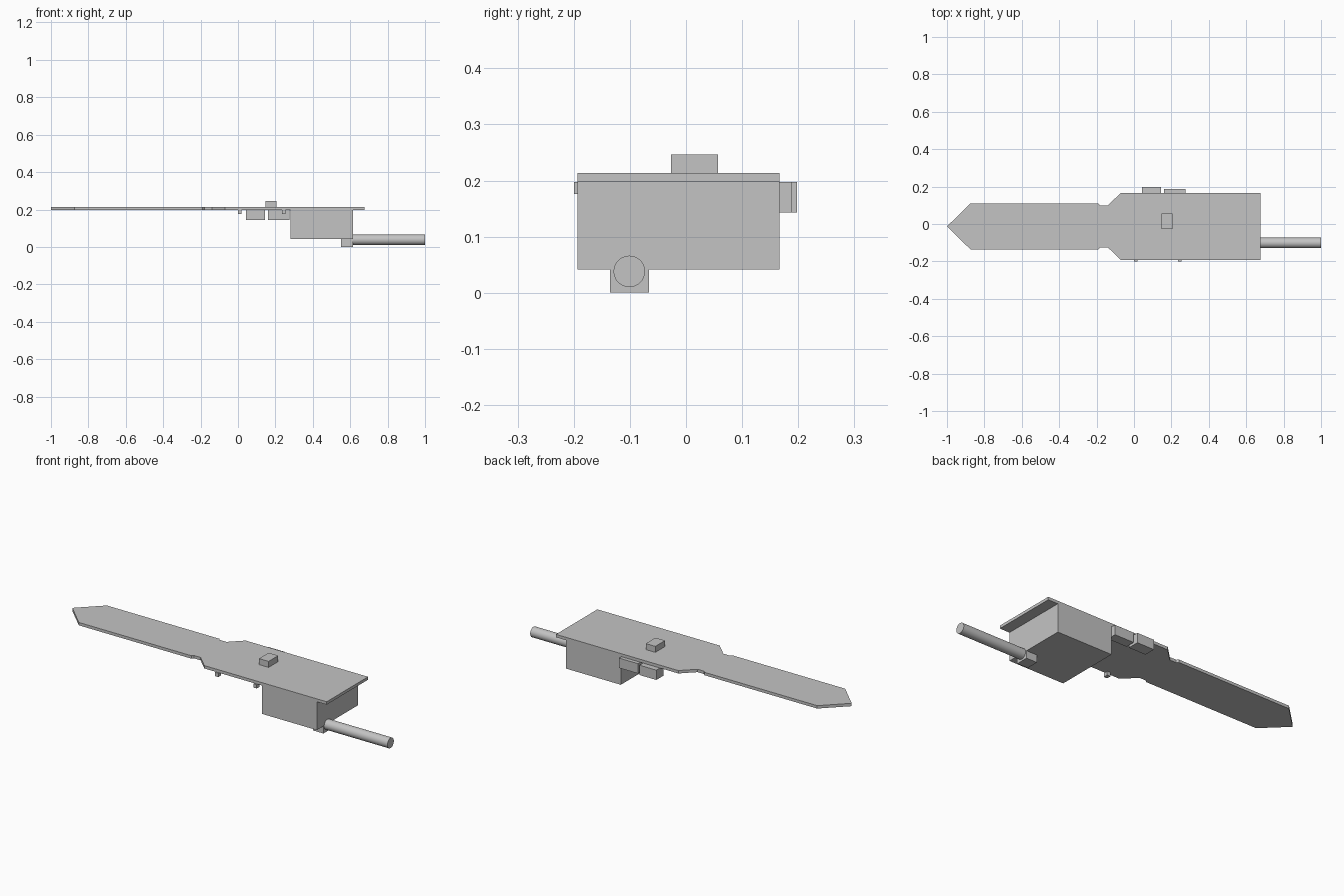
import bpy
import bmesh
import math

old = bpy.data.objects.get("Cube")
if old:
    bpy.data.objects.remove(old, do_unlink=True)

GREY = (0.55, 0.55, 0.55, 1.0)
grey = bpy.data.materials.new("plain_grey")
grey.use_nodes = True
grey.diffuse_color = GREY
grey.node_tree.nodes["Principled BSDF"].inputs["Base Color"].default_value = GREY


def add_object(name, bm):
    bmesh.ops.recalc_face_normals(bm, faces=bm.faces)
    mesh = bpy.data.meshes.new(name)
    bm.to_mesh(mesh)
    bm.free()
    mesh.materials.append(grey)
    obj = bpy.data.objects.new(name, mesh)
    bpy.context.collection.objects.link(obj)
    return obj


def box(name, x, y, z):
    """Box from (min, max) pairs on each axis."""
    bm = bmesh.new()
    bmesh.ops.create_cube(bm, size=1)
    for v in bm.verts:
        v.co = [r[0] if c < 0 else r[1] for c, r in zip(v.co, (x, y, z))]
    return add_object(name, bm)


# Pointed top plate: half outline mirrored about its centre line
MID, LOW, HIGH = -0.013, 0.197, 0.213
half = [(-0.875, 0.122), (-0.19, 0.122), (-0.18, 0.112), (-0.14, 0.112),
        (-0.07, 0.18), (0.675, 0.18)]
outline = [(-1, 0)] + half + [(x, -w) for x, w in reversed(half)]
bm = bmesh.new()
face = bm.faces.new([bm.verts.new((x, MID + w, LOW)) for x, w in outline])
extruded = bmesh.ops.extrude_face_region(bm, geom=[face])
top_verts = [g for g in extruded["geom"] if isinstance(g, bmesh.types.BMVert)]
bmesh.ops.translate(bm, verts=top_verts, vec=(0, 0, HIGH - LOW))
add_object("pointed_plate", bm)

# Main housing below the plate and the button on top
box("housing", (0.28, 0.615), (MID - 0.18, MID + 0.18), (0.041, LOW))
box("top_button", (0.147, 0.205), (-0.027, 0.057), (HIGH, 0.246))

# Blocks along the back edge
box("back_block_outer", (0.042, 0.145), (0.135, 0.198), (0.143, LOW))
box("back_block_inner", (0.16, 0.276), (0.135, 0.188), (0.143, LOW))

# Small pegs along the front edge
for i, x in enumerate((0.01, 0.244)):
    box(f"front_peg_{i + 1}", (x - 0.01, x + 0.01), (-0.2, -0.175), (0.176, LOW))

# Rod holder and rod
box("rod_holder", (0.55, 0.615), (-0.135, -0.066), (0, 0.041))
bpy.ops.mesh.primitive_cylinder_add(vertices=48, radius=0.028, depth=0.4,
                                    location=(0.8, -0.101, 0.038),
                                    rotation=(0, math.pi / 2, 0))
rod = bpy.context.object
rod.name = "rod"
rod.data.materials.append(grey)
bpy.ops.object.shade_smooth_by_angle()
